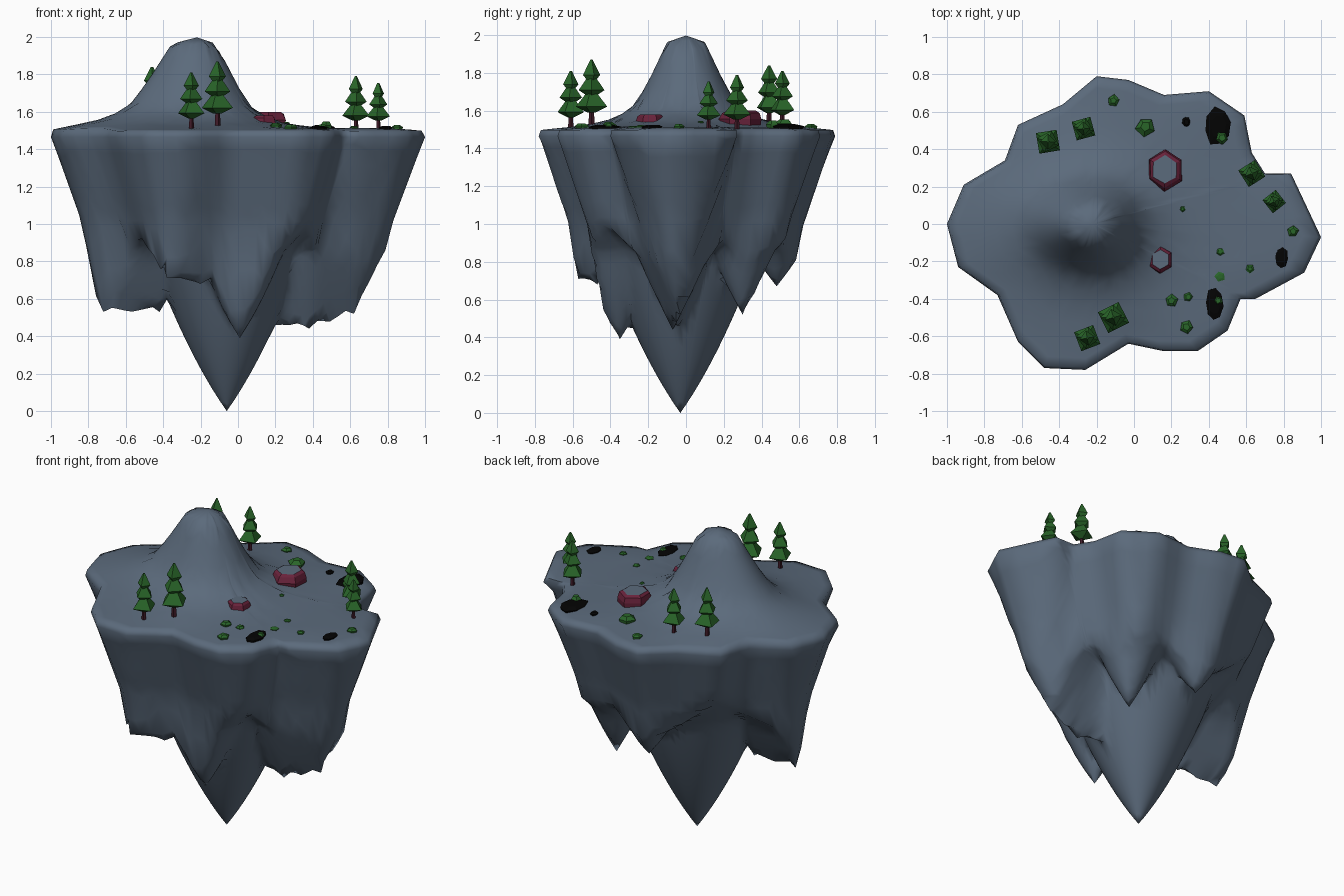
import bpy, bmesh, math, random
from mathutils import Vector

if "Cube" in bpy.data.objects:
    bpy.data.objects.remove(bpy.data.objects["Cube"])

random.seed(4)


def material(name, rgb):
    m = bpy.data.materials.new(name)
    m.diffuse_color = (*rgb, 1)
    m.use_nodes = True
    m.node_tree.nodes["Principled BSDF"].inputs["Base Color"].default_value = m.diffuse_color
    return m


STONE = material("slate_stone", (0.105, 0.145, 0.2))
LEAF = material("pine_green", (0.022, 0.13, 0.022))
TRUNK = material("trunk_maroon", (0.05, 0.01, 0.02))
RED = material("boulder_red", (0.14, 0.016, 0.043))
BLACK = material("black_rock", (0.001, 0.001, 0.001))


def finish(bm, name, mats, smooth=None):
    bmesh.ops.recalc_face_normals(bm, faces=bm.faces)
    me = bpy.data.meshes.new(name)
    bm.to_mesh(me)
    bm.free()
    ob = bpy.data.objects.new(name, me)
    bpy.context.collection.objects.link(ob)
    for m in mats:
        me.materials.append(m)
    if smooth:
        bpy.ops.object.select_all(action='DESELECT')
        ob.select_set(True)
        bpy.context.view_layer.objects.active = ob
        bpy.ops.object.shade_smooth_by_angle(angle=math.radians(smooth))
    return ob


def interp(table, x):
    for (a, b), (c, d) in zip(table, table[1:]):
        if x <= c:
            return b + (d - b) * max(0, x - a) / (c - a)
    return table[-1][1]


def seg_dist(p, a, b):
    ab = b - a
    t = 0 if ab.length < 1e-6 else min(1, max(0, (p - a).dot(ab) / ab.length_squared))
    return (p - a - ab * t).length, t


# Island outline seen from above
RIM = [Vector(p) for p in [
    (-1, 0), (-.94, -.23), (-.73, -.38), (-.62, -.63), (-.48, -.77), (-.26, -.78), (-.03, -.64),
    (.16, -.68), (.34, -.68), (.5, -.57), (.57, -.4), (.65, -.4), (.91, -.26), (1, -.07),
    (.84, .27), (.7, .27), (.63, .38), (.59, .58), (.4, .71), (.16, .69), (-.03, .77),
    (-.2, .79), (-.38, .64), (-.62, .53), (-.69, .34), (-.91, .21)]]

# Hanging rock lobes: ridge start, ridge end, z at each end, slope, curvature
LOBES = [(Vector(a), Vector(b), z0, z1, s, q) for a, b, z0, z1, s, q in [
    ((-.06, -.03), (-.06, -.03), 0.0, 0.0, 1.4, 1.5),
    ((.01, -.35), (.01, -.35), .39, .39, 1.5, 2),
    ((-.72, -.1), (-.42, -.1), .53, .53, 1.6, 1),
    ((.2, -.03), (.38, -.07), .46, .44, 1.9, 1),
    ((.38, -.07), (.62, -.03), .44, .52, 1.9, 1),
    ((-.38, -.57), (-.2, -.47), .71, .68, 1.3, 1.5),
    ((-.07, .48), (-.07, .48), .67, .67, 1.2, 1.5),
    ((.29, .3), (.29, .3), .52, .52, 1.7, 2)]]


def edge_dist(p):
    return min(seg_dist(p, RIM[i - 1], RIM[i])[0] for i in range(len(RIM)))


def under(p):
    e = edge_dist(p)
    wall = 1.47 - 3.0 * e - 6 * max(0, e - .165)
    low = 9
    for a, b, z0, z1, s, q in LOBES:
        d, t = seg_dist(p, a, b)
        low = min(low, z0 + (z1 - z0) * t + s * d + q * d * d)
    if low > .85:                       # grooves between lobes flatten out near the rim
        low = .85 + .4 * (low - .85)
    return min(1.45, max(wall, low))


def ground(p):
    dx = p.x + .22
    d = math.hypot(dx / (1.35 if dx < 0 else 1.05), p.y)
    hill = interp([(0, .485), (.1, .45), (.2, .24), (.28, .1), (.42, .03), (.62, 0)], d)
    return 1.497 + .016 * min(1, edge_dist(p) / .15) + hill


# Island: one shell, top rings close on the peak, lower rings close on the lowest tip
bm = bmesh.new()
ring_pts = []
for a, b in zip(RIM, RIM[1:] + RIM[:1]):
    ring_pts += [a, a.lerp(b, 1 / 3), a.lerp(b, 2 / 3)]
rim_ring = [bm.verts.new((p.x, p.y, 1.465)) for p in ring_pts]


def shell(center, fractions, height):
    prev, made = rim_ring, []
    n = len(rim_ring)
    for f in fractions:
        cur = []
        for p in ring_pts:
            q = center.lerp(p, f)
            cur.append(bm.verts.new((q.x, q.y, height(q))))
        for i in range(n):
            bm.faces.new((prev[i - 1], prev[i], cur[i], cur[i - 1]))
        prev = cur
        made += cur
    tip = bm.verts.new((center.x, center.y, height(center)))
    for i in range(n):
        bm.faces.new((prev[i - 1], prev[i], tip))
    return made


shell(Vector((-.22, 0)), [.985, .92, .8, .68, .56, .46, .38, .31, .25, .19, .13, .07], ground)
lower = shell(Vector((-.06, -.03)), [1 - .04 * k for k in range(1, 25)], under)
for a, b, z0, z1, s, q in LOBES[1:]:        # put a vertex exactly on each lobe tip
    for p, z in ((a, z0), (b, z1)):
        v = min(lower, key=lambda v: (v.co.xy - p).length)
        v.co = (p.x, p.y, max(z, under(p)))
finish(bm, "floating_island", [STONE], 75)


def lathe(bm, profile, sides, x, y, z, turn=0, sx=1, sy=1, mat=0, jitter=0):
    """Flat-sided solid from (radius, height) points."""
    rings = []
    for r, h in profile:
        ring = []
        for i in range(sides):
            a = turn + math.tau * i / sides
            k = r * (1 + random.uniform(-jitter, jitter))
            ring.append(bm.verts.new((x + sx * k * math.cos(a), y + sy * k * math.sin(a), z + h)))
        rings.append(ring)
    faces = [bm.faces.new(rings[0]), bm.faces.new(rings[-1])]
    for lo, hi in zip(rings, rings[1:]):
        for i in range(sides):
            faces.append(bm.faces.new((lo[i - 1], lo[i], hi[i], hi[i - 1])))
    for f in faces:
        f.material_index = mat
    return faces


# Pine trees: trunk and three twisted four-sided tiers
TREES = [(-.46, .44, 1.84), (-.27, .51, 1.81), (-.25, -.61, 1.81),
         (-.11, -.5, 1.87), (.63, .27, 1.79), (.75, .12, 1.755)]
for n, (x, y, top) in enumerate(TREES):
    z = ground(Vector((x, y))) - .01
    h = top - z
    bm = bmesh.new()
    lathe(bm, [(.05 * h, 0), (.03 * h, .4 * h)], 5, x, y, z, mat=1)
    for k, (lo, hi, r) in enumerate([(.2, .58, .25), (.45, .8, .195), (.68, 1, .135)]):
        lathe(bm, [(.06 * h, lo * h), (r * h, (lo + .09) * h), (.006, hi * h)],
              4, x, y, z, turn=.95 + .3 * k + n * .1)
    finish(bm, f"pine_tree_{n + 1}", [LEAF, TRUNK])

# Red boulders with stone tops
for n, (x, y, r, top) in enumerate([(.165, .29, .112, 1.6), (.14, -.19, .08, 1.58)]):
    bm = bmesh.new()
    faces = lathe(bm, [(r * .95, 1.5 - top), (r, -.045), (r * .86, -.012), (r * .68, 0)], 6, x, y, top,
                  turn=.5, sx=.92, jitter=.05)
    faces[1].material_index = 1
    finish(bm, f"boulder_{n + 1}", [RED, STONE])


def mound(name, x, y, rx, ry, h, mat, sides):
    bm = bmesh.new()
    z = ground(Vector((x, y))) - .012
    lathe(bm, [(.9, 0), (1, .012 + h * .4), (.55, .012 + h)], sides, x, y, z,
          turn=random.random() * 3, sx=rx, sy=ry, jitter=.12)
    finish(bm, name, [mat])


# Small green bushes
for n, (x, y, r, h) in enumerate([
        (.06, .52, .05, .035), (-.11, .66, .032, .02), (.26, .08, .015, .01), (.2, -.41, .034, .02),
        (.29, -.39, .026, .016), (.28, -.55, .035, .022), (.62, -.24, .023, .012), (.85, -.04, .03, .018),
        (.46, -.28, .028, .006), (.46, -.15, .022, .01), (.47, .46, .035, .035), (.45, -.41, .026, .024)]):
    mound(f"bush_{n + 1}", x, y, r, r, h, LEAF, 5)

# Low black rocks
for n, (x, y, rx, ry, h) in enumerate([(.45, .52, .072, .1, .018), (.28, .545, .022, .028, .014),
                                       (.79, -.18, .036, .058, .014), (.43, -.43, .05, .09, .014)]):
    mound(f"black_rock_{n + 1}", x, y, rx, ry, h, BLACK, 8)
